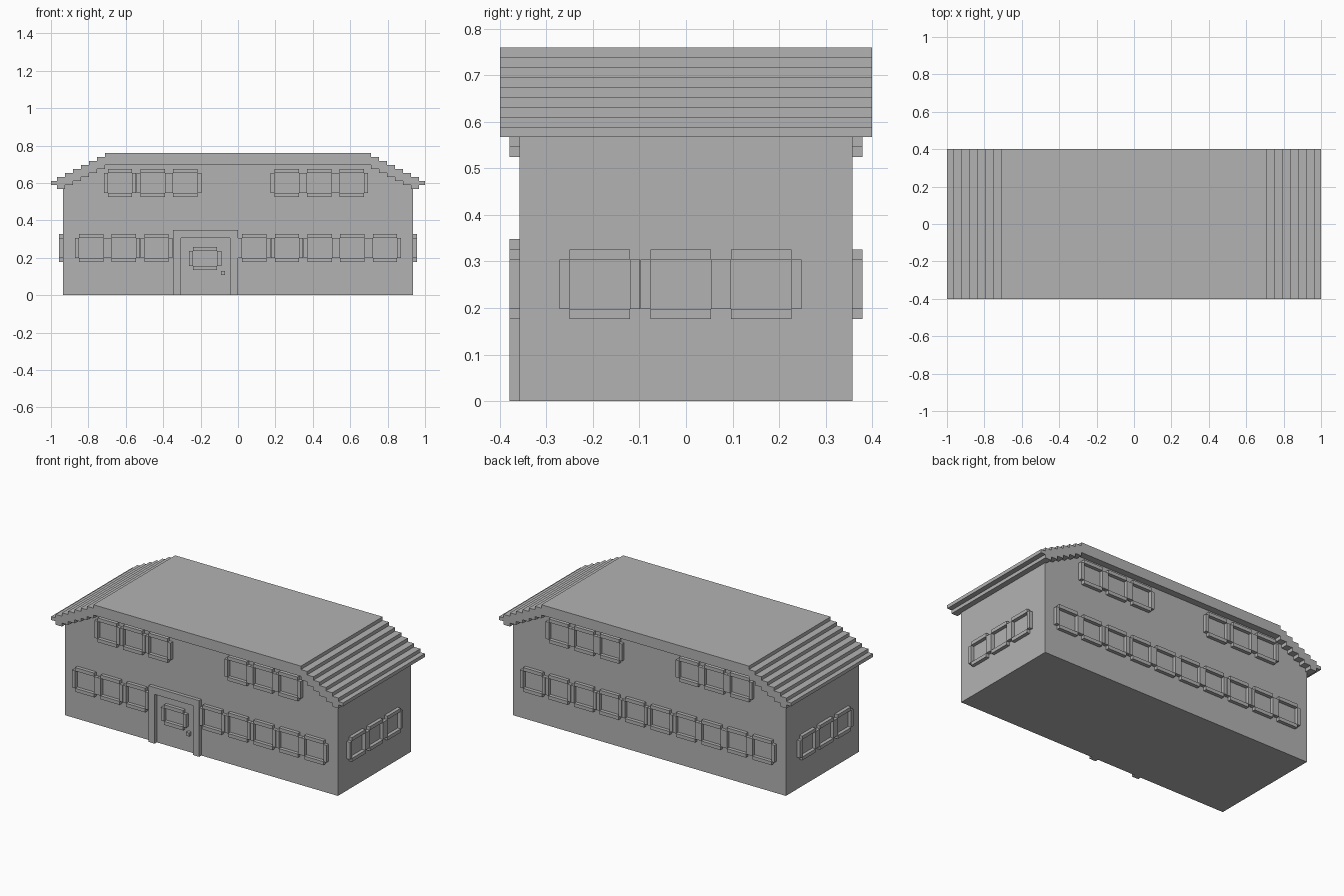
import bpy
import bmesh
from mathutils import Matrix, Vector

cube = bpy.data.objects.get("Cube")
if cube:
    bpy.data.objects.remove(cube, do_unlink=True)

grey = bpy.data.materials.new("plain grey")
grey.use_nodes = True
grey.diffuse_color = (0.45, 0.45, 0.45, 1)
grey.node_tree.nodes["Principled BSDF"].inputs["Base Color"].default_value = grey.diffuse_color

U = 0.0215              # thickness of one course
WALL_X, WALL_Y = 0.935, 0.358


def finish(name, bm):
    bmesh.ops.recalc_face_normals(bm, faces=bm.faces)
    mesh = bpy.data.meshes.new(name)
    bm.to_mesh(mesh)
    bm.free()
    mesh.materials.append(grey)
    obj = bpy.data.objects.new(name, mesh)
    bpy.context.collection.objects.link(obj)
    return obj


def extrude_profile(name, profile, half_depth):
    """Extrude an x-z outline evenly along y."""
    bm = bmesh.new()
    face = bm.faces.new([bm.verts.new((x, -half_depth, z)) for x, z in profile])
    result = bmesh.ops.extrude_face_region(bm, geom=[face])
    verts = [v for v in result["geom"] if isinstance(v, bmesh.types.BMVert)]
    bmesh.ops.translate(bm, verts=verts, vec=(0, 2 * half_depth, 0))
    return finish(name, bm)


def wall_bars(name, bars, side="front"):
    """Raised bars (u0, u1, z0, z1) on a wall; u runs along x or y."""
    bm = bmesh.new()
    for u0, u1, z0, z1 in bars:
        along, up = (u0 + u1) / 2, (z0 + z1) / 2
        sign = 1 if side in ("back", "left") else -1
        if side in ("front", "back"):
            centre = Vector((along, sign * (WALL_Y + U / 2), up))
            size = (u1 - u0, U, z1 - z0)
        else:
            centre = Vector((sign * (WALL_X + U / 2), along, up))
            size = (U, u1 - u0, z1 - z0)
        matrix = Matrix.Translation(centre) @ Matrix.Diagonal((*size, 1))
        bmesh.ops.create_cube(bm, size=1, matrix=matrix)
    return finish(name, bm)


def window_bars(u, z, w=0.13, h=0.15):
    """Four bars around an opening, with open corners."""
    a, b, low, high = u - w / 2, u + w / 2, z - h / 2, z + h / 2
    return [(a, b, low, low + U), (a, b, high - U, high),
            (a - U, a, low + U, high - U), (b, b + U, low + U, high - U)]


# Walls with gable ends reaching into the roof
extrude_profile("walls", [(-WALL_X, 0), (WALL_X, 0), (WALL_X, 0.6), (0.711, 0.715),
                          (-0.711, 0.715), (-WALL_X, 0.6)], WALL_Y)

# Stepped roof: outline of the upper courses, then the underside
xs = [0.711 + 2 * U * i for i in range(7)] + [1.0]
upper = []
for i, x in enumerate(xs):
    upper += [(x, 0.76 - U * i), (x, 0.76 - U * (i + 1))]
upper[-1] = (1.0, 0.588)
lower = [(xs[6], 0.588)]
for i in range(6, 0, -1):
    lower += [(xs[i], 0.696 - U * i), (xs[i - 1], 0.696 - U * i)]
lower.append((xs[0], 0.696))
half = upper + lower
extrude_profile("roof", half + [(-x, z) for x, z in reversed(half)], 0.4)

# Ground floor windows
LOW, HIGH = 0.251, 0.599
row = [-0.785 + 0.1745 * i for i in range(10)]
for side in ("front", "back"):
    for i, x in enumerate(row):
        if side == "back" or i not in (3, 4):
            wall_bars(f"{side}_lower_window_{i + 1}", window_bars(x, LOW), side)
    # Upper floor windows, two groups of three
    for group, start in (("right", -0.631), ("left", 0.26)):
        for i in range(3):
            wall_bars(f"{side}_upper_{group}_window_{i + 1}",
                      window_bars(start + 0.1745 * i, HIGH), side)

# End wall windows
for side in ("left", "right"):
    for i in range(3):
        wall_bars(f"{side}_end_window_{i + 1}",
                  window_bars(-0.185 + 0.1735 * i, LOW), side)

# Entrance door
wall_bars("door_frame", [(-0.348, -0.305, 0, 0.305), (-0.043, 0, 0, 0.305),
                         (-0.348, 0, 0.305, 0.348)])
wall_bars("door_window", window_bars(-0.176, 0.196, h=0.124))
wall_bars("door_knob", [(-0.09, -0.07, 0.107, 0.129)])
